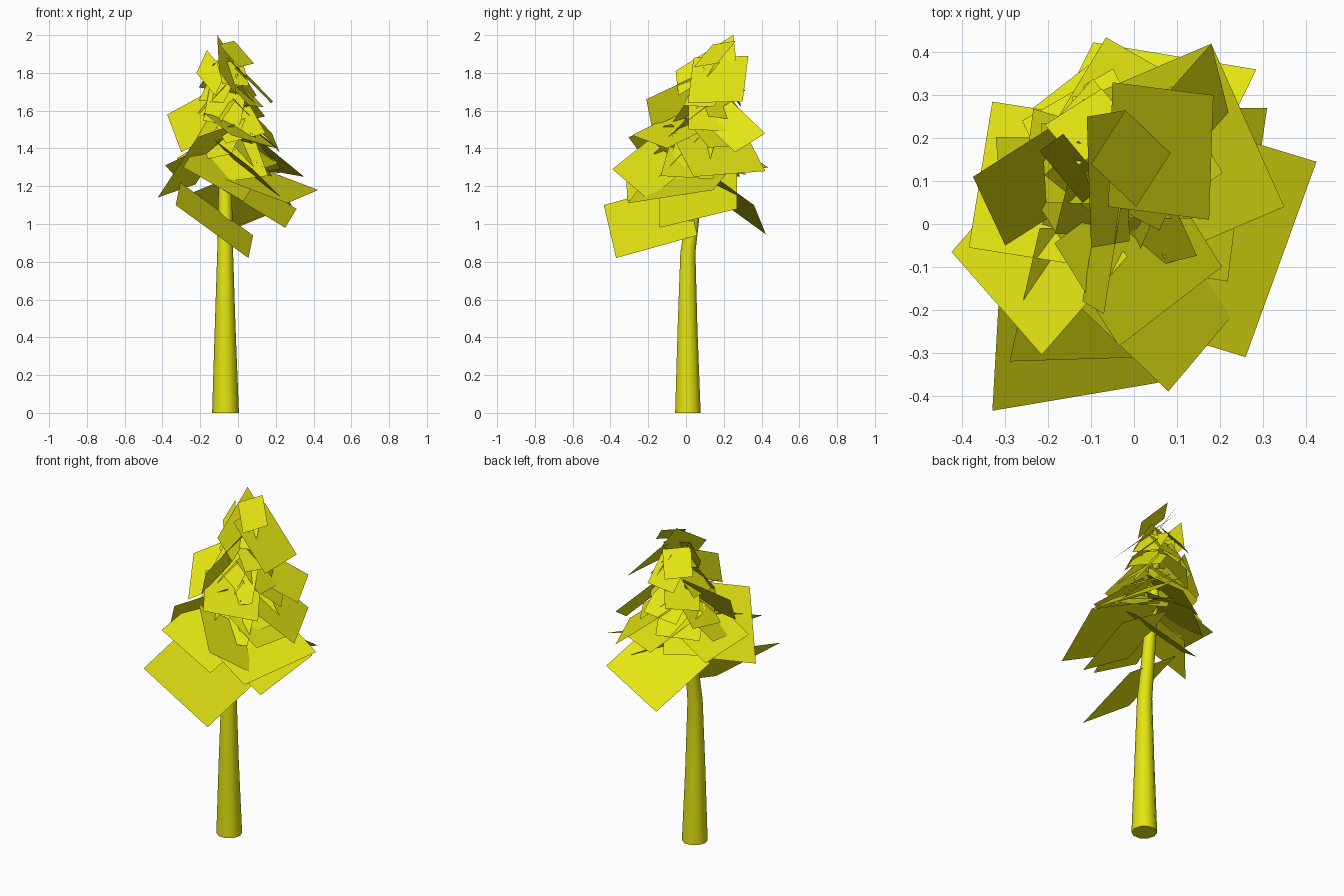
import bpy, bmesh, math, random
from mathutils import Vector

if "Cube" in bpy.data.objects:
    bpy.data.objects.remove(bpy.data.objects["Cube"])

random.seed(4)
yellow = bpy.data.materials.new("yellow")
yellow.diffuse_color = (0.78, 0.78, 0.006, 1)
yellow.use_nodes = True
yellow.node_tree.nodes["Principled BSDF"].inputs["Base Color"].default_value = yellow.diffuse_color


def make_object(name, bm):
    mesh = bpy.data.meshes.new(name)
    bm.to_mesh(mesh)
    bm.free()
    mesh.materials.append(yellow)
    ob = bpy.data.objects.new(name, mesh)
    bpy.context.collection.objects.link(ob)
    return ob


# Trunk: tapered tube, straight below and leaning back inside the crown
path = [(-0.066, 0.010, 0.00, 0.071), (-0.068, 0.008, 0.45, 0.055),
        (-0.068, 0.010, 0.85, 0.042), (-0.067, 0.033, 1.02, 0.038),
        (-0.070, 0.060, 1.30, 0.034), (-0.072, 0.090, 1.50, 0.026)]
SIDES = 10
bm = bmesh.new()
rings = []
for x, y, z, r in path:
    rings.append([bm.verts.new((x + r * math.cos(2 * math.pi * i / SIDES),
                                y + r * math.sin(2 * math.pi * i / SIDES), z))
                  for i in range(SIDES)])
for a, b in zip(rings, rings[1:]):
    for i in range(SIDES):
        j = (i + 1) % SIDES
        bm.faces.new((a[i], a[j], b[j], b[i]))
bm.faces.new(rings[0][::-1])
bm.faces.new(rings[-1])
trunk = make_object("trunk", bm)
bpy.context.view_layer.objects.active = trunk
trunk.select_set(True)
bpy.ops.object.shade_smooth_by_angle(angle=math.radians(50))
trunk.select_set(False)


def add_card(bm, a, b, c):
    """Flat four-sided leaf card from three successive corners."""
    a, b, c = Vector(a), Vector(b), Vector(c)
    f = bm.faces.new([bm.verts.new(p) for p in (a, b, c, a + c - b)])
    f.normal_update()
    if f.normal.z < 0:
        f.normal_flip()


def card_group(name, cards):
    bm = bmesh.new()
    for card in cards:
        add_card(bm, *card)
    make_object(name, bm)


# Large drooping cards around the bottom of the crown
card_group("lower_leaf_cards", [
    ((-.33, -.435, 1.10), (.055, -.37, .82), (.08, .06, .94)),
    ((.26, -.31, 1.11), (.425, .145, 1.18), (.03, .265, 1.33)),
    ((-.215, -.305, 1.46), (-.425, -.065, 1.14), (-.225, .165, 1.21)),
    ((.285, .36, 1.10), (-.095, .423, .945), (-.245, .12, 1.165)),
    ((.25, -.14, .98), (.31, .27, 1.08), (-.02, .27, 1.28)),
    ((.24, -.20, 1.13), (.08, -.39, 1.29), (-.13, -.19, 1.45)),
    ((.22, .27, 1.27), (-.065, .435, 1.30), (-.23, .16, 1.48)),
    ((.18, .42, 1.28), (.35, .04, 1.25), (.07, -.08, 1.48)),
    ((-.33, .285, 1.25), (-.385, -.055, 1.31), (-.10, -.10, 1.45)),
    ((.03, -.31, 1.12), (-.29, -.32, 1.30), (-.22, -.01, 1.42)),
])

# Steeper, smaller cards in the upper crown
card_group("upper_leaf_cards", [
    ((.205, -.10, 1.40), (-.035, -.285, 1.47), (-.185, -.045, 1.59)),
    ((.22, .26, 1.38), (.18, .42, 1.48), (.02, .24, 1.65)),
    ((-.155, .25, 1.70), (-.375, .11, 1.58), (-.30, -.05, 1.38)),
    ((-.12, -.18, 1.51), (-.07, -.21, 1.66), (-.01, .17, 1.84)),
    ((-.05, .33, 1.89), (.185, .30, 1.65), (.175, .01, 1.64)),
    ((.085, .165, 1.85), (-.02, .265, 1.97), (-.10, .14, 1.95)),
    ((-.11, .25, 2.00), (-.10, -.055, 1.81), (-.01, -.04, 1.68)),
    ((-.165, .21, 1.92), (-.22, .17, 1.80), (-.12, .05, 1.68)),
])

# Smaller drooping cards spiralling up inside the crown
bm = bmesh.new()
COUNT = 24
for i in range(COUNT):
    t = i / (COUNT - 1)
    ang = i * 2.4 + random.uniform(-0.3, 0.3)
    droop = math.radians(random.uniform(28, 45) + 15 * t)
    roll = random.uniform(-0.35, 0.35)
    size = 0.31 - 0.14 * t
    out = Vector((math.cos(ang), math.sin(ang), 0))
    side = Vector((-out.y, out.x, 0))
    down = out * math.cos(droop) - Vector((0, 0, 1)) * math.sin(droop)
    across = side * math.cos(roll) + down.cross(side) * math.sin(roll)
    root = Vector((-0.05, 0.05 + 0.12 * t, 1.40 + 0.46 * t)) + out * 0.02
    a = root - across * size * 0.45
    b = root + across * size * 0.45
    add_card(bm, a, b, b + down * size)
make_object("inner_leaf_cards", bm)
